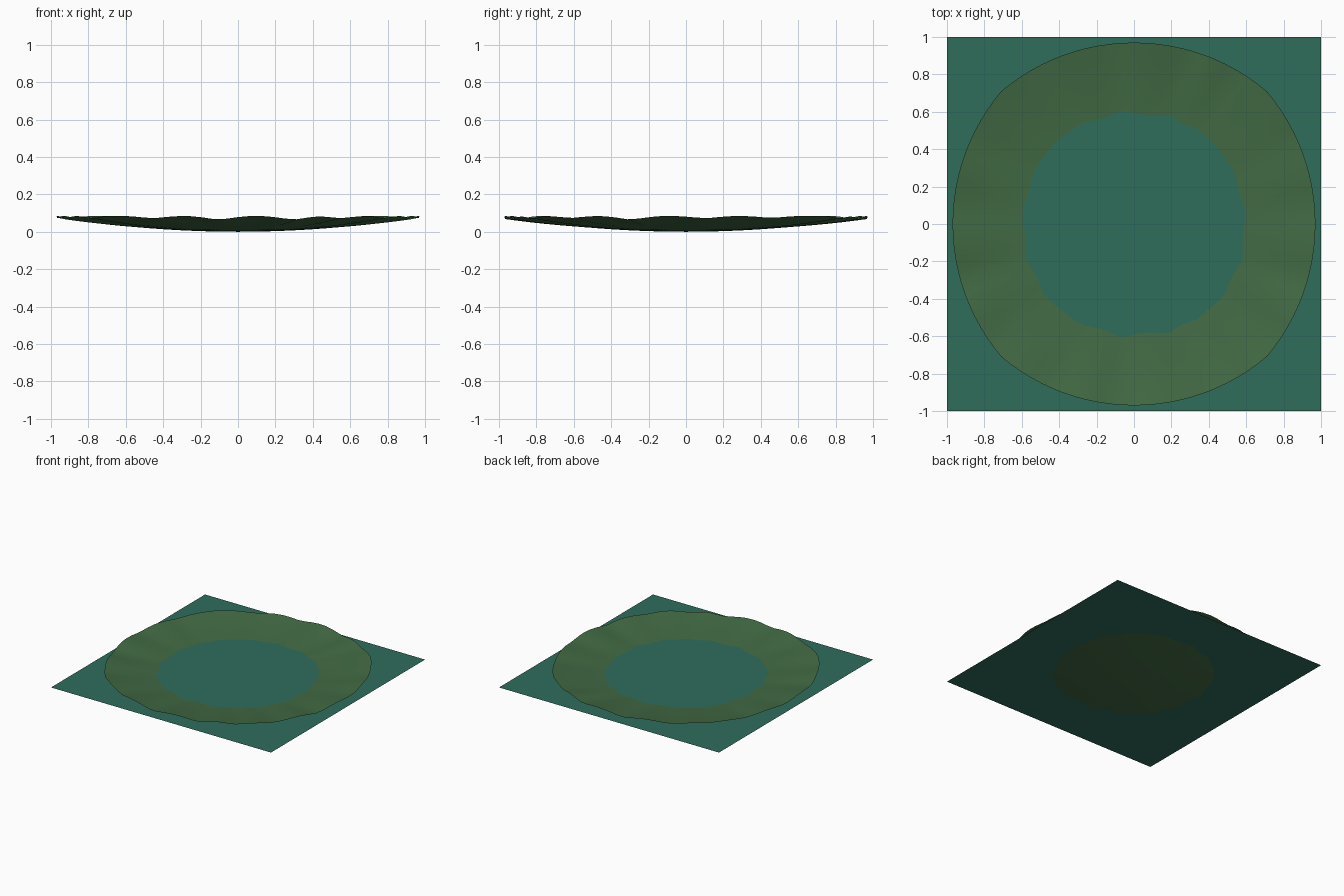
import bpy, bmesh, math

if "Cube" in bpy.data.objects:
    bpy.data.objects.remove(bpy.data.objects["Cube"])

def material(name, rgb):
    m = bpy.data.materials.new(name)
    m.diffuse_color = (*rgb, 1)
    m.use_nodes = True
    m.node_tree.nodes["Principled BSDF"].inputs["Base Color"].default_value = m.diffuse_color
    return m

def add_object(name, bm, mat):
    me = bpy.data.meshes.new(name)
    bm.to_mesh(me)
    bm.free()
    me.materials.append(mat)
    ob = bpy.data.objects.new(name, me)
    bpy.context.collection.objects.link(ob)
    return ob

water_mat = material("water green", (0.029, 0.155, 0.108))
bank_mat = material("grassy bank", (0.055, 0.146, 0.058))

# Flat square sheet of water
WATER_Z = 0.029
bm = bmesh.new()
bm.faces.new([bm.verts.new((x, y, WATER_Z))
              for x, y in ((-1, -1), (1, -1), (1, 1), (-1, 1))])
add_object("water_sheet", bm, water_mat)

# Outline of the bank: four shallow arcs meeting at the diagonals
def rim_radius(a):
    t = (a + math.pi / 4) % (math.pi / 2) - math.pi / 4
    off, big = 0.129, 1.099
    return -off * math.cos(t) + math.sqrt(big ** 2 - (off * math.sin(t)) ** 2)

# Dips in the rim as (angle, depth), placed on opposite sides
dips = []
for p, depth in ((-0.5, 0.014), (-0.1, 0.022), (0.3, 0.022), (0.63, 0.013)):
    for s in (-1, 1):
        dips.append((math.atan2(s * 0.95, p), depth))
for p, depth in ((-0.75, 0.012), (-0.3, 0.022), (0.1, 0.014), (0.5, 0.012)):
    for s in (-1, 1):
        dips.append((math.atan2(p, s * 0.95), depth))

def rim_dip(a):
    best = 0
    for centre, depth in dips:
        d = abs((a - centre + math.pi) % (2 * math.pi) - math.pi)
        best = max(best, depth * max(0, 1 - d / 0.2) ** 1.6)
    return best

# Shallow bowl of the bank with a scalloped rim
SEG, RINGS = 96, 14
bm = bmesh.new()
centre = bm.verts.new((0, 0, 0))
rings = []
for j in range(1, RINGS + 1):
    f = j / RINGS
    ring = []
    for i in range(SEG):
        a = 2 * math.pi * i / SEG
        r = f * rim_radius(a)
        blend = max(0, (f - 0.5) / 0.5) ** 1.5
        z = 0.085 * f * f * (1 - 0.07 * math.sin(math.pi * f)) - rim_dip(a) * blend
        ring.append(bm.verts.new((r * math.cos(a), r * math.sin(a), z)))
    rings.append(ring)
for i in range(SEG):
    k = (i + 1) % SEG
    bm.faces.new((centre, rings[0][i], rings[0][k]))
    for lo, hi in zip(rings, rings[1:]):
        bm.faces.new((lo[i], hi[i], hi[k], lo[k]))
for f in bm.faces:
    f.smooth = True
add_object("bank_bowl", bm, bank_mat)
